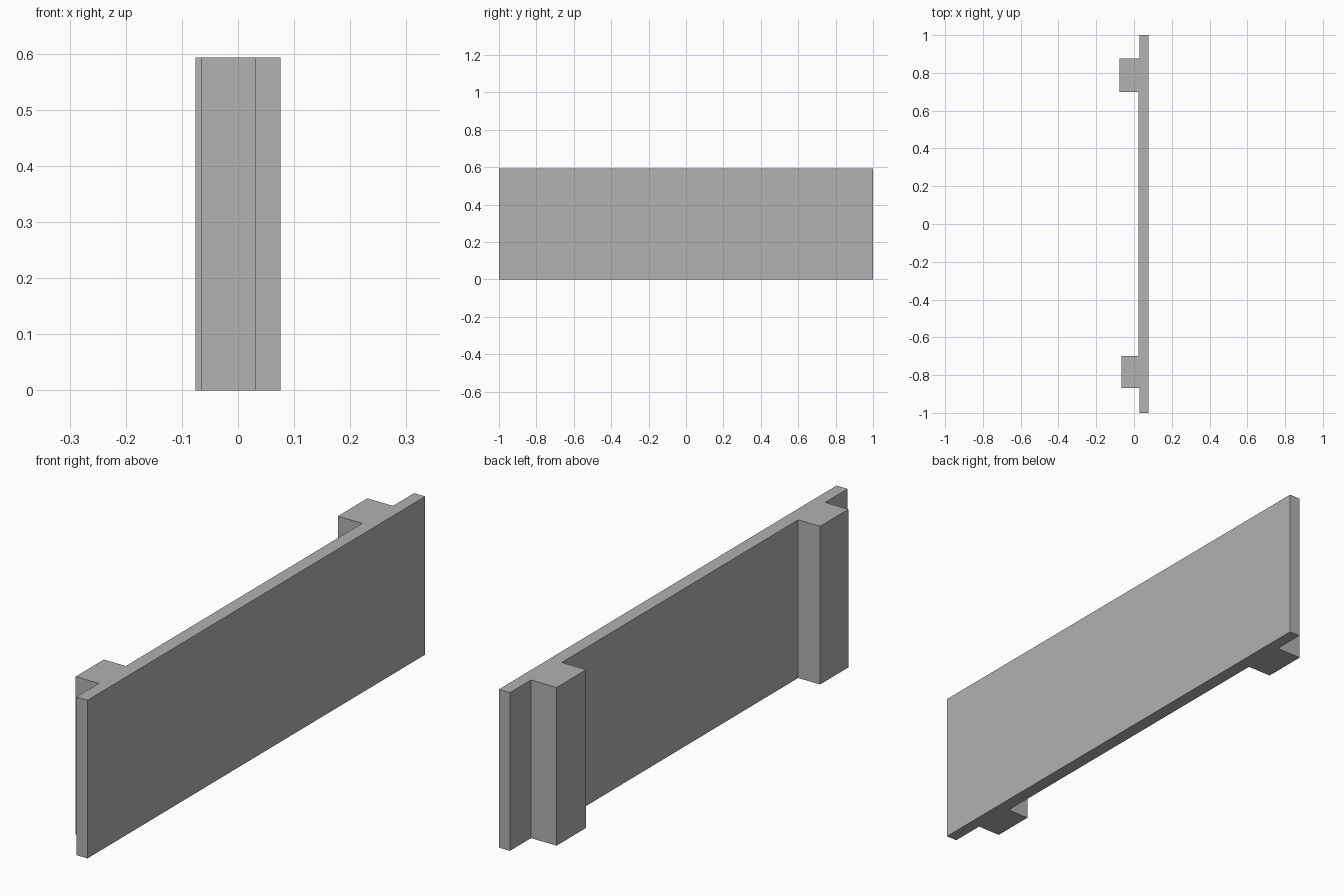
import bpy
import bmesh

if "Cube" in bpy.data.objects:
    bpy.data.objects.remove(bpy.data.objects["Cube"])

HEIGHT = 0.593

grey = bpy.data.materials.new("plain_grey")
grey.diffuse_color = (0.445, 0.445, 0.445, 1.0)
grey.use_nodes = True
grey.node_tree.nodes["Principled BSDF"].inputs["Base Color"].default_value = grey.diffuse_color

# Plan outline of the panel with its two rear posts, counter-clockwise
outline = [
    (0.076, -1.0), (0.076, 1.0), (0.030, 1.0),
    (0.030, 0.875), (-0.076, 0.875), (-0.076, 0.70), (0.025, 0.70),   # back post
    (0.025, -0.70), (-0.066, -0.70), (-0.066, -0.867), (0.030, -0.867),  # front post
    (0.030, -1.0),
]

# Extrude the outline straight up into one solid
bm = bmesh.new()
base = bm.faces.new([bm.verts.new((x, y, 0.0)) for x, y in outline])
top = bmesh.ops.extrude_face_region(bm, geom=[base], use_keep_orig=True)
bmesh.ops.translate(bm, vec=(0, 0, HEIGHT),
                    verts=[v for v in top["geom"] if isinstance(v, bmesh.types.BMVert)])
bmesh.ops.recalc_face_normals(bm, faces=bm.faces)

mesh = bpy.data.meshes.new("wall_panel")
bm.to_mesh(mesh)
bm.free()
mesh.materials.append(grey)
panel = bpy.data.objects.new("wall_panel", mesh)
bpy.context.collection.objects.link(panel)
